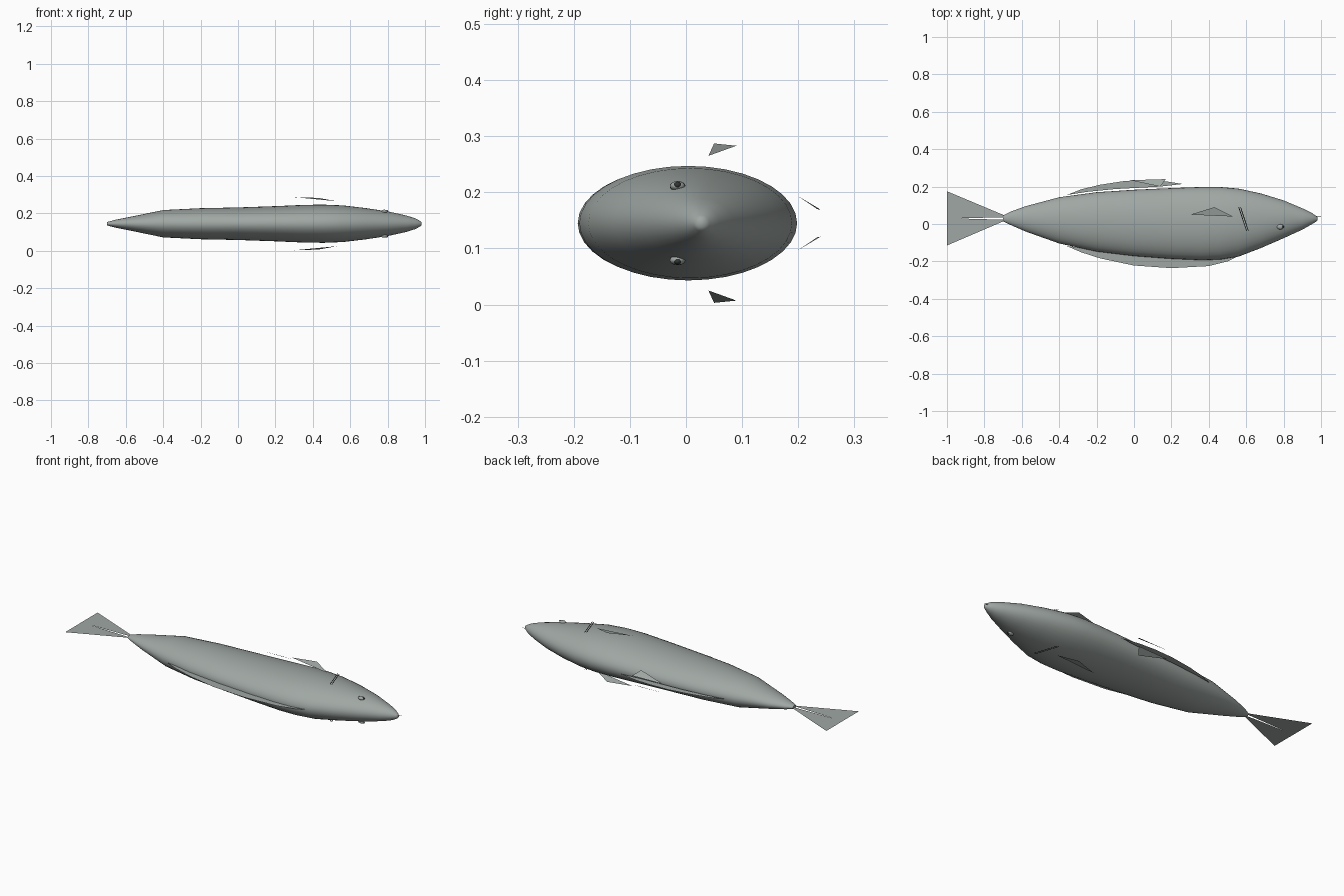
import bpy, bmesh, math
from mathutils import Vector

cube = bpy.data.objects.get("Cube")
if cube:
    bpy.data.objects.remove(cube, do_unlink=True)

MID = 0.145  # height of the symmetry plane


def material(name, color):
    mat = bpy.data.materials.new(name)
    mat.use_nodes = True
    mat.diffuse_color = (*color, 1)
    mat.node_tree.nodes["Principled BSDF"].inputs["Base Color"].default_value = (*color, 1)
    return mat


GREY = material("grey green skin", (0.35, 0.39, 0.37))
DARK = material("dark grey", (0.03, 0.035, 0.033))


def add_object(name, bm, mat):
    mesh = bpy.data.meshes.new(name)
    bm.to_mesh(mesh)
    bm.free()
    mesh.materials.append(mat)
    obj = bpy.data.objects.new(name, mesh)
    bpy.context.collection.objects.link(obj)
    return obj


def sheet(name, points, mat=GREY):
    """Thin membrane through the points; two-value points lie on the middle plane."""
    bm = bmesh.new()
    verts = [bm.verts.new(p if len(p) == 3 else (*p, MID)) for p in points]
    face = bm.faces.new(verts)
    bmesh.ops.triangulate(bm, faces=[face])
    return add_object(name, bm, mat)


def both_sides(name, points, mat=GREY):
    for side, s in (("upper", 1), ("lower", -1)):
        sheet(f"{side}_{name}", [(x, y, MID + s * h) for x, y, h in points], mat)


# Body: elliptical rings of (x, belly edge, back edge, half thickness)
stations = [
    (-0.70, 0.015, 0.045, 0.009), (-0.66, -0.005, 0.066, 0.020),
    (-0.58, -0.040, 0.095, 0.036), (-0.40, -0.104, 0.143, 0.073),
    (-0.20, -0.147, 0.170, 0.083), (0.0, -0.171, 0.183, 0.087),
    (0.20, -0.186, 0.192, 0.094), (0.36, -0.193, 0.198, 0.101),
    (0.46, -0.190, 0.198, 0.102), (0.56, -0.174, 0.189, 0.098),
    (0.68, -0.128, 0.163, 0.084), (0.80, -0.076, 0.126, 0.066),
    (0.90, -0.030, 0.084, 0.044), (0.95, -0.002, 0.060, 0.028),
    (0.975, 0.013, 0.042, 0.014), (0.982, 0.020, 0.034, 0.008)]
SIDES = 36
bm = bmesh.new()
rings = []
for x, lo, hi, half in stations:
    ring = []
    for i in range(SIDES):
        a = math.tau * i / SIDES
        ring.append(bm.verts.new((x, (lo + hi) / 2 + (hi - lo) / 2 * math.cos(a),
                                  MID + half * math.sin(a))))
    rings.append(ring)
for a, b in zip(rings, rings[1:]):
    for i in range(SIDES):
        j = (i + 1) % SIDES
        bm.faces.new((a[i], a[j], b[j], b[i]))
bm.faces.new(rings[0])
bm.faces.new(rings[-1])
bmesh.ops.recalc_face_normals(bm, faces=bm.faces)
body = add_object("body", bm, GREY)
bpy.context.view_layer.objects.active = body
body.select_set(True)
bpy.ops.object.shade_smooth_by_angle(angle=math.radians(50))
body.select_set(False)

# Tail fin with a narrow slit, and the two long body fins
sheet("tail_fin", [(-1, 0.175), (-0.69, 0.045), (-0.70, 0.036), (-0.95, 0.03),
                   (-0.70, 0.023), (-0.69, 0.018), (-1, -0.115)])
sheet("rear_fin", [(-0.36, 0.155), (-0.28, 0.186), (-0.18, 0.210), (-0.05, 0.230),
                   (0.06, 0.235), (0.15, 0.231), (0.262, 0.214), (0.14, 0.2),
                   (-0.1, 0.187), (-0.25, 0.172)])
sheet("long_fin", [(-0.36, -0.118), (-0.28, -0.152), (-0.18, -0.184), (0, -0.222),
                   (0.2, -0.236), (0.4, -0.225), (0.5, -0.2), (0.57, -0.165),
                   (0.36, -0.18), (0, -0.16), (-0.2, -0.135)])

# Paired fins
both_sides("side_fin", [(0.30, 0.05, 0.142), (0.43, 0.09, 0.138), (0.53, 0.04, 0.120)])
both_sides("small_fin", [(0.14, 0.2, 0.048), (-0.02, 0.234, 0.025), (0.17, 0.24, 0.024)])

# Gill slits: two narrow strips on each flank
for n, dx in enumerate((0, 0.01)):
    both_sides(f"gill_slit_{n + 1}",
               [(0.558 + dx, 0.09, 0.105), (0.562 + dx, 0.09, 0.105),
                (0.604 + dx, -0.038, 0.105), (0.600 + dx, -0.038, 0.105)], DARK)

# Mouth strip at the snout
sheet("mouth_strip", [(0.965, 0.041), (1.0, 0.041), (1.0, 0.044), (0.965, 0.044)], DARK)


# Eyes and pupils
def ball(name, center, radii, mat):
    bm = bmesh.new()
    bmesh.ops.create_uvsphere(bm, u_segments=16, v_segments=10, radius=1)
    for v in bm.verts:
        v.co = Vector(center) + Vector(c * r for c, r in zip(v.co, radii))
    for f in bm.faces:
        f.smooth = True
    add_object(name, bm, mat)


for side, s in (("upper", 1), ("lower", -1)):
    ball(f"{side}_eye", (0.782, -0.015, MID + s * 0.066), (0.018, 0.014, 0.009), GREY)
    ball(f"{side}_pupil", (0.793, -0.015, MID + s * 0.068), (0.009, 0.007, 0.006), DARK)
